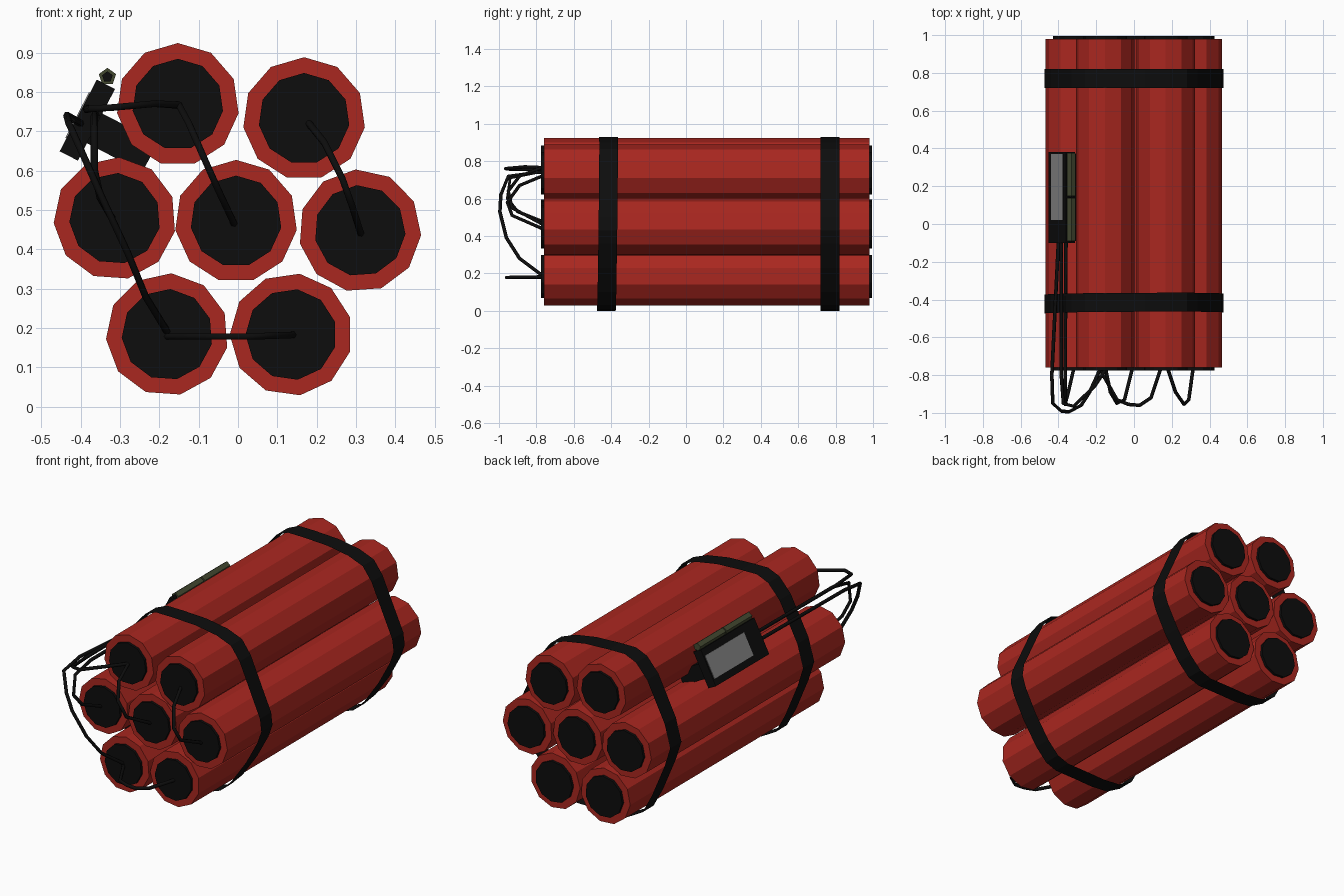
import bpy, bmesh
from math import radians, cos, sin, tau
from mathutils import Vector, Matrix

if "Cube" in bpy.data.objects:
    bpy.data.objects.remove(bpy.data.objects["Cube"])


def material(name, color):
    m = bpy.data.materials.new(name)
    m.diffuse_color = (*color, 1)
    m.use_nodes = True
    m.node_tree.nodes["Principled BSDF"].inputs["Base Color"].default_value = m.diffuse_color
    return m


RED = material("red_paper", (0.40, 0.020, 0.014))
BLACK = material("black", (0.004, 0.004, 0.004))
GREY = material("grey_screen", (0.25, 0.25, 0.25))
GREEN = material("olive", (0.055, 0.065, 0.03))


def finish(bm, name, mat):
    me = bpy.data.meshes.new(name)
    bm.to_mesh(me)
    bm.free()
    me.materials.append(mat)
    ob = bpy.data.objects.new(name, me)
    bpy.context.collection.objects.link(ob)
    return ob


def rod(name, x, z, r, y0, y1, sides, turn, mat):
    """Closed prism along y, first corner at angle turn in the xz plane."""
    bm = bmesh.new()
    rings = [[bm.verts.new((x + r * cos(radians(turn) + tau * i / sides), y,
                            z + r * sin(radians(turn) + tau * i / sides)))
              for i in range(sides)] for y in (y0, y1)]
    bm.faces.new(rings[0])
    bm.faces.new(rings[1][::-1])
    for i in range(sides):
        j = (i + 1) % sides
        bm.faces.new((rings[0][i], rings[1][i], rings[1][j], rings[0][j]))
    bmesh.ops.recalc_face_normals(bm, faces=bm.faces)
    return finish(bm, name, mat)


# seven eleven-sided sticks with protruding black end caps
sticks = [(-0.153, 0.768, 90), (0.168, 0.732, 90), (-0.313, 0.478, 86),
          (-0.005, 0.471, 90), (0.310, 0.447, 94), (-0.180, 0.183, 86),
          (0.135, 0.183, 82)]
for i, (x, z, turn) in enumerate(sticks):
    rod(f"stick_{i}", x, z, 0.156, -0.76, 0.98, 11, turn, RED)
    rod(f"stick_caps_{i}", x, z, 0.116, -0.775, 0.995, 11, turn, BLACK)

# thin straps wrapped round the bundle
outline = [(-0.475, 0.47), (-0.44, 0.60), (-0.33, 0.82), (-0.26, 0.90),
           (-0.19, 0.93), (-0.09, 0.929), (0.06, 0.922), (0.19, 0.90),
           (0.28, 0.865), (0.335, 0.79), (0.42, 0.60), (0.465, 0.50),
           (0.474, 0.43), (0.45, 0.36), (0.38, 0.23), (0.29, 0.10),
           (0.22, 0.03), (0.15, 0.005), (0.0, 0.003), (-0.10, 0.0),
           (-0.21, 0.01), (-0.30, 0.06), (-0.36, 0.17), (-0.44, 0.36)]


def strap(name, y, width, slant):
    bm = bmesh.new()
    n = len(outline)
    pairs = []
    for x, z in outline:
        s = y + slant * (x * 0.5 + (z - 0.47))
        pairs.append([bm.verts.new((x, s + d * width / 2, z)) for d in (-1, 1)])
    for i in range(n):
        a, b = pairs[i], pairs[(i + 1) % n]
        bm.faces.new((a[0], a[1], b[1], b[0]))
    bmesh.ops.recalc_face_normals(bm, faces=bm.faces)
    return finish(bm, name, BLACK)


strap("front_strap", -0.42, 0.10, 0.012)
strap("rear_strap", 0.77, 0.10, 0)

# timer frame: u runs up the panel, n points outwards to the upper left
u = Vector((0.46, 0, 0.888))
n = Vector((-0.888, 0, 0.46))
origin = Vector((-0.383, 0.14, 0.728))


def panel_box(name, cu, cn, cy, su, sn, sy, mat):
    bm = bmesh.new()
    c = origin + u * cu + n * cn + Vector((0, cy, 0))
    rot = Matrix((u, Vector((0, 1, 0)), n)).transposed().to_4x4()
    bmesh.ops.create_cube(bm, size=1, matrix=Matrix.Translation(c) @ rot
                          @ Matrix.Diagonal((su, sy, sn, 1)))
    bmesh.ops.recalc_face_normals(bm, faces=bm.faces)
    return finish(bm, name, mat)


panel_box("timer_panel", 0, 0, 0, 0.205, 0.052, 0.48, BLACK)
panel_box("timer_mount", -0.01, -0.10, 0, 0.085, 0.17, 0.46, BLACK)
panel_box("timer_screen", 0.0, 0.026, 0.055, 0.13, 0.006, 0.35, GREY)

# two small cells along the top edge of the timer
for i, y in enumerate((-0.09, 0.147)):
    rod(f"cell_{i}", -0.332, 0.838, 0.023, y, y + 0.228, 5, 90, GREEN)
    rod(f"cell_tip_{i}", -0.332, 0.838, 0.014, y - 0.006, y + 0.1, 5, 90, BLACK)

# wires from the timer to the sticks and between sticks
wires = [
    [(-0.385, -0.09, 0.76), (-0.385, -0.80, 0.755), (-0.375, -0.95, 0.757),
     (-0.32, -0.965, 0.76), (-0.21, -0.86, 0.77), (-0.15, -0.77, 0.766)],
    [(-0.15, -0.77, 0.766), (-0.125, -0.89, 0.72), (-0.09, -0.95, 0.64),
     (-0.05, -0.93, 0.55), (-0.01, -0.77, 0.465)],
    [(0.18, -0.77, 0.72), (0.22, -0.89, 0.67), (0.265, -0.955, 0.58),
     (0.29, -0.93, 0.51), (0.312, -0.77, 0.44)],
    [(-0.36, -0.09, 0.74), (-0.365, -0.80, 0.74), (-0.365, -0.94, 0.71),
     (-0.365, -0.955, 0.60), (-0.35, -0.90, 0.53), (-0.32, -0.77, 0.478)],
    [(-0.40, -0.09, 0.72), (-0.435, -0.80, 0.74), (-0.43, -0.95, 0.72),
     (-0.385, -0.99, 0.62), (-0.345, -0.995, 0.53), (-0.28, -0.96, 0.39),
     (-0.235, -0.89, 0.28), (-0.18, -0.77, 0.19)],
    [(-0.18, -0.77, 0.178), (-0.09, -0.93, 0.178), (-0.03, -0.955, 0.178),
     (0.03, -0.96, 0.178), (0.09, -0.92, 0.18), (0.14, -0.77, 0.182)],
]
for i, pts in enumerate(wires):
    cu = bpy.data.curves.new(f"wire_{i}", 'CURVE')
    cu.dimensions = '3D'
    cu.bevel_depth = 0.0095
    cu.bevel_resolution = 1
    cu.use_fill_caps = True
    sp = cu.splines.new('POLY')
    sp.points.add(len(pts) - 1)
    for p, co in zip(sp.points, pts):
        p.co = (*co, 1)
    cu.materials.append(BLACK)
    bpy.context.collection.objects.link(bpy.data.objects.new(f"wire_{i}", cu))
